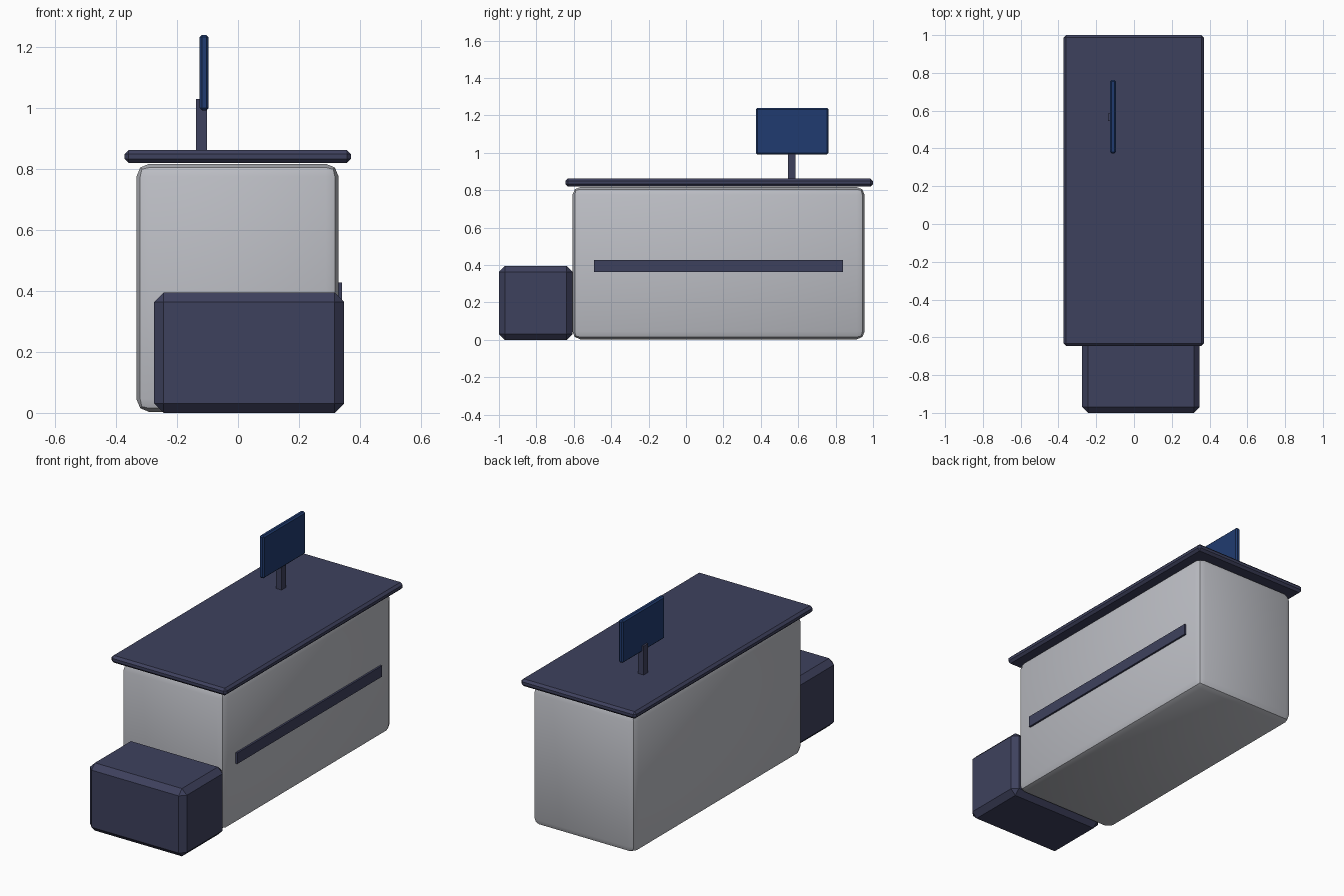
import bpy
import math

cube = bpy.data.objects.get("Cube")
if cube:
    bpy.data.objects.remove(cube, do_unlink=True)


def material(name, rgb):
    m = bpy.data.materials.new(name)
    m.use_nodes = True
    m.diffuse_color = (*rgb, 1)
    m.node_tree.nodes["Principled BSDF"].inputs["Base Color"].default_value = (*rgb, 1)
    return m


grey = material("light grey panel", (0.51, 0.52, 0.56))
slate = material("dark slate", (0.048, 0.053, 0.110))
blue = material("screen blue", (0.0145, 0.044, 0.160))


def box(name, x, y, z, mat, bevel=0.0, segments=1, smooth=False):
    """Box from (min, max) ranges, with an optional bevel on all edges."""
    centre = [(a + b) / 2 for a, b in (x, y, z)]
    bpy.ops.mesh.primitive_cube_add(size=1, location=centre)
    ob = bpy.context.object
    ob.name = name
    ob.scale = [b - a for a, b in (x, y, z)]
    bpy.ops.object.transform_apply(location=False, rotation=False, scale=True)
    ob.data.materials.append(mat)
    if bevel:
        mod = ob.modifiers.new("Bevel", 'BEVEL')
        mod.width = bevel
        mod.segments = segments
        bpy.ops.object.modifier_apply(modifier=mod.name)
    if smooth:
        bpy.ops.object.shade_smooth_by_angle(angle=math.radians(30))
    return ob


# Counter: rounded body, overhanging top and trim strip on one long side
box("counter_body", (-0.333, 0.33), (-0.607, 0.955), (0.003, 0.817), grey, 0.042, 2, True)
box("counter_top", (-0.372, 0.37), (-0.645, 1.0), (0.82, 0.862), slate, 0.013)
box("side_trim_strip", (0.32, 0.341), (-0.493, 0.84), (0.363, 0.427), slate)

# Low chamfered bin at the front end
box("front_bin", (-0.275, 0.348), (-1.0, -0.607), (0.0, 0.395), slate, 0.031)

# Display on its post
box("display_post", (-0.137, -0.101), (0.545, 0.585), (0.85, 1.03), slate)
box("display_screen", (-0.126, -0.096), (0.373, 0.762), (0.992, 1.24), blue, 0.008)
